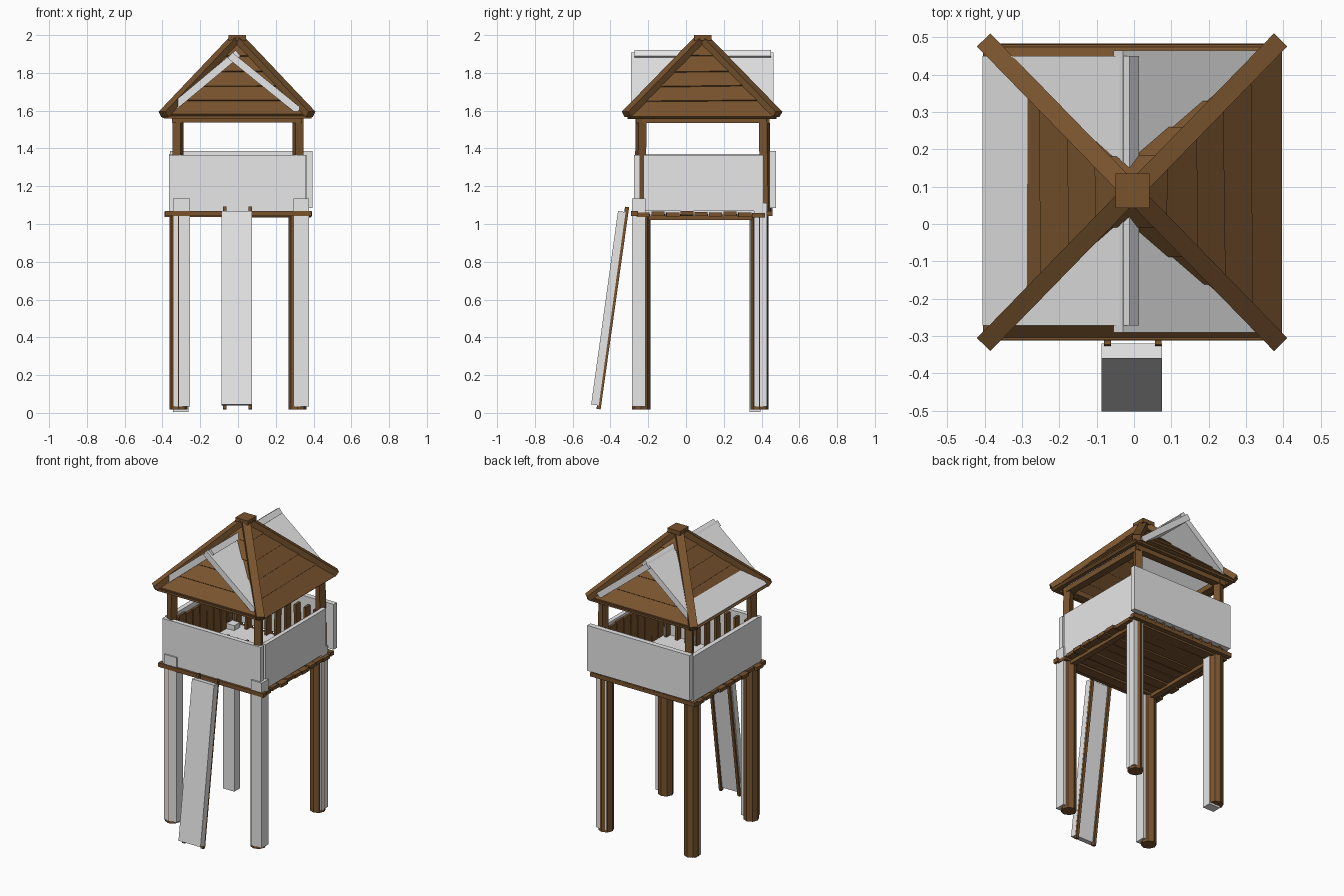
import bpy, math, random
from mathutils import Vector

if "Cube" in bpy.data.objects:
    bpy.data.objects.remove(bpy.data.objects["Cube"])

random.seed(4)
CX, CY = -0.005, 0.085   # tower axis


def material(name, col):
    m = bpy.data.materials.new(name)
    m.diffuse_color = (*col, 1)
    m.use_nodes = True
    m.node_tree.nodes["Principled BSDF"].inputs["Base Color"].default_value = m.diffuse_color
    return m


WOOD = material("brown wood", (0.19, 0.088, 0.027))
GREY = material("pale grey", (0.8, 0.8, 0.8))


def make(name, prisms, mat):
    """One object from prisms, each a (bottom ring, top ring) pair."""
    verts, faces = [], []
    for a, b in prisms:
        n, o = len(a), len(verts)
        verts += [tuple(v) for v in list(a) + list(b)]
        faces.append([o + i for i in reversed(range(n))])
        faces.append([o + n + i for i in range(n)])
        for i in range(n):
            j = (i + 1) % n
            faces.append([o + i, o + j, o + n + j, o + n + i])
    me = bpy.data.meshes.new(name)
    me.from_pydata(verts, [], faces)
    me.materials.append(mat)
    ob = bpy.data.objects.new(name, me)
    bpy.context.collection.objects.link(ob)
    return ob


def box(x0, x1, y0, y1, z0, z1):
    ring = [(x0, y0), (x1, y0), (x1, y1), (x0, y1)]
    return [(x, y, z0) for x, y in ring], [(x, y, z1) for x, y in ring]


def beam(p, q, w, h):
    """Box along p-q, w wide sideways and h deep."""
    p, q = Vector(p), Vector(q)
    d = (q - p).normalized()
    s = d.cross(Vector((0, 0, 1)))
    s = s.normalized() if s.length > 1e-4 else Vector((1, 0, 0))
    u = s.cross(d)
    off = [s * a * w / 2 + u * b * h / 2 for a, b in ((-1, -1), (1, -1), (1, 1), (-1, 1))]
    return [p + o for o in off], [q + o for o in off]


def column(x, y, r, z0, z1):
    ring = [(x + r * math.cos(k * math.pi / 4), y + r * math.sin(k * math.pi / 4)) for k in range(8)]
    return [(a, b, z0) for a, b in ring], [(a, b, z1) for a, b in ring]


def slab(profile, axis, lo, hi):
    """Extrude a 2D profile (other horizontal axis, z) along axis."""
    if axis == "x":
        return [(lo, a, b) for a, b in profile], [(hi, a, b) for a, b in profile]
    return [(a, hi, b) for a, b in profile], [(a, lo, b) for a, b in profile]


def jit(a):
    return random.uniform(-a, a)


# Wooden legs and their grey casings
for nm, x, y, g in (
        ("front_left", -.315, -.237, (-.345, -.255, -.284, -.215, .035, 1.135)),
        ("front_right", .315, -.237, (.295, .375, -.286, -.215, .035, 1.135)),
        ("back_left", -.315, .39, (-.345, -.262, .335, .395, .005, 1.11)),
        ("back_right", .315, .39, (.285, .362, .36, .43, .035, 1.11))):
    make(nm + "_leg", [column(x, y, .048, .018, 1.045)], WOOD)
    make(nm + "_leg_casing", [box(*g)], GREY)

# Upper corner posts
make("corner_posts", [beam((sx * .32, y, 1.05), (sx * .317, y + .008 * (1 if y < 0 else -1), 1.56), .045, .045)
                      for sx in (-1, 1) for y in (-.245, .422)], WOOD)

# Floor: planks along x, border beams, joists, grey slab
planks = []
n = 9
for k in range(n):
    y = -.225 + k * .61 / (n - 1)
    z = 1.052 + jit(.005)
    planks.append(beam((-.383 + jit(.008), y + jit(.004), z), (.385 + jit(.009), y + jit(.004), z + jit(.004)),
                       .069, .022))
make("floor_planks", planks, WOOD)
make("floor_border_beams", [box(-.385, .39, -.29, -.255, 1.043, 1.07),
                            box(-.385, .385, .425, .458, 1.043, 1.07)], WOOD)
make("floor_joists", [box(x - .02, x + .02, -.2, .36, 1.02, 1.045) for x in (-.315, .315)], WOOD)
make("floor_slab", [box(-.335, .335, -.25, .43, 1.05, 1.077)], GREY)

# Vertical wall boards inside the railing
boards = []
for k in range(9):
    x = -.29 + k * .58 / 8
    for y in (-.236, .425):
        boards.append(beam((x + jit(.004), y, 1.06), (x + jit(.004), y, 1.345 + jit(.008)), .067, .016))
for k in range(9):
    y = -.2 + k * .58 / 8
    for x in (-.326, .326):
        boards.append(beam((x, y + jit(.004), 1.06), (x, y + jit(.004), 1.345 + jit(.008)), .016, .067))
make("wall_boards", boards, WOOD)

# Grey railing panels
make("front_panel", [box(-.365, .36, -.275, -.244, 1.065, 1.365)], GREY)
make("back_panel", [box(-.36, .395, .442, .476, 1.085, 1.387)], GREY)
make("left_panel", [box(-.366, -.335, -.243, .442, 1.07, 1.37)], GREY)
make("right_panel", [box(.335, .362, -.225, .41, 1.07, 1.365)], GREY)

# Beams on top of the posts
make("top_frame", [box(-.35, .34, y - .025, y + .025, 1.537, 1.572) for y in (-.24, .418)] +
     [box(x - .025, x + .025, -.265, .443, 1.535, 1.57) for x in (-.32, .315)], WOOD)

# Roof boards: five stacked boards on each of the four slopes
D0, Z0, D1, Z1 = .395, 1.572, .02, 1.967


def roof_pt(side, d, along, lift):
    z = Z0 + (D0 - d) / (D0 - D1) * (Z1 - Z0)
    c, s = math.cos(side * math.pi / 2), math.sin(side * math.pi / 2)
    d, z = d + lift * .72, z + lift * .69
    return (CX + c * d - s * along, CY + s * d + c * along, z)


roof = []
for side in range(4):
    for k in range(5):
        a = D0 - k * (D0 - D1) / 5
        b = a - (D0 - D1) / 5 - .004
        j = [jit(.004) for _ in range(2)]
        ring = [(a + j[0], -a), (a + j[1], a), (b, b), (b, -b)]
        low = [-.016, -.016, -.022, -.022]
        top = [.003, .003, -.004, -.004]
        roof.append(([roof_pt(side, d, t, l) for (d, t), l in zip(ring, low)],
                     [roof_pt(side, d, t, l) for (d, t), l in zip(ring, top)]))
make("roof_boards", roof, WOOD)

# Eave beams, hip beams and cap
make("eave_beams", [box(CX - .38, CX + .38, y - .012, y + .012, 1.558, 1.582) for y in (CY - .383, CY + .383)] +
     [box(x - .012, x + .012, CY - .38, CY + .38, 1.558, 1.582) for x in (CX - .373, CX + .373)], WOOD)
make("hip_beams", [beam((CX + sx * .39, CY + sy * .4, 1.58), (CX + sx * .015, CY + sy * .015, 1.975), .05, .036)
                   for sx in (-1, 1) for sy in (-1, 1)], WOOD)
make("roof_cap", [box(-.05, .042, .043, .135, 1.972, 2.0)], WOOD)

# Grey roof slabs
make("left_roof_slab", [slab([(-.405, 1.592), (-.38, 1.562), (.013, 1.889), (-.012, 1.92)], "y", -.272, .45)], GREY)
make("right_roof_slab", [slab([(-.03, 1.908), (-.055, 1.878), (.308, 1.585), (.333, 1.615)], "y", -.29, .464)], GREY)

# Ladder: two wooden rails and a grey slab
make("ladder_rails", [beam((x, -.463, .02), (x, -.312, 1.09), .018, .022) for x in (-.071, .065)], WOOD)
make("ladder_slab", [slab([(-.502, .045), (-.462, .039), (-.32, 1.063), (-.36, 1.069)], "x", -.087, .075)], GREY)
